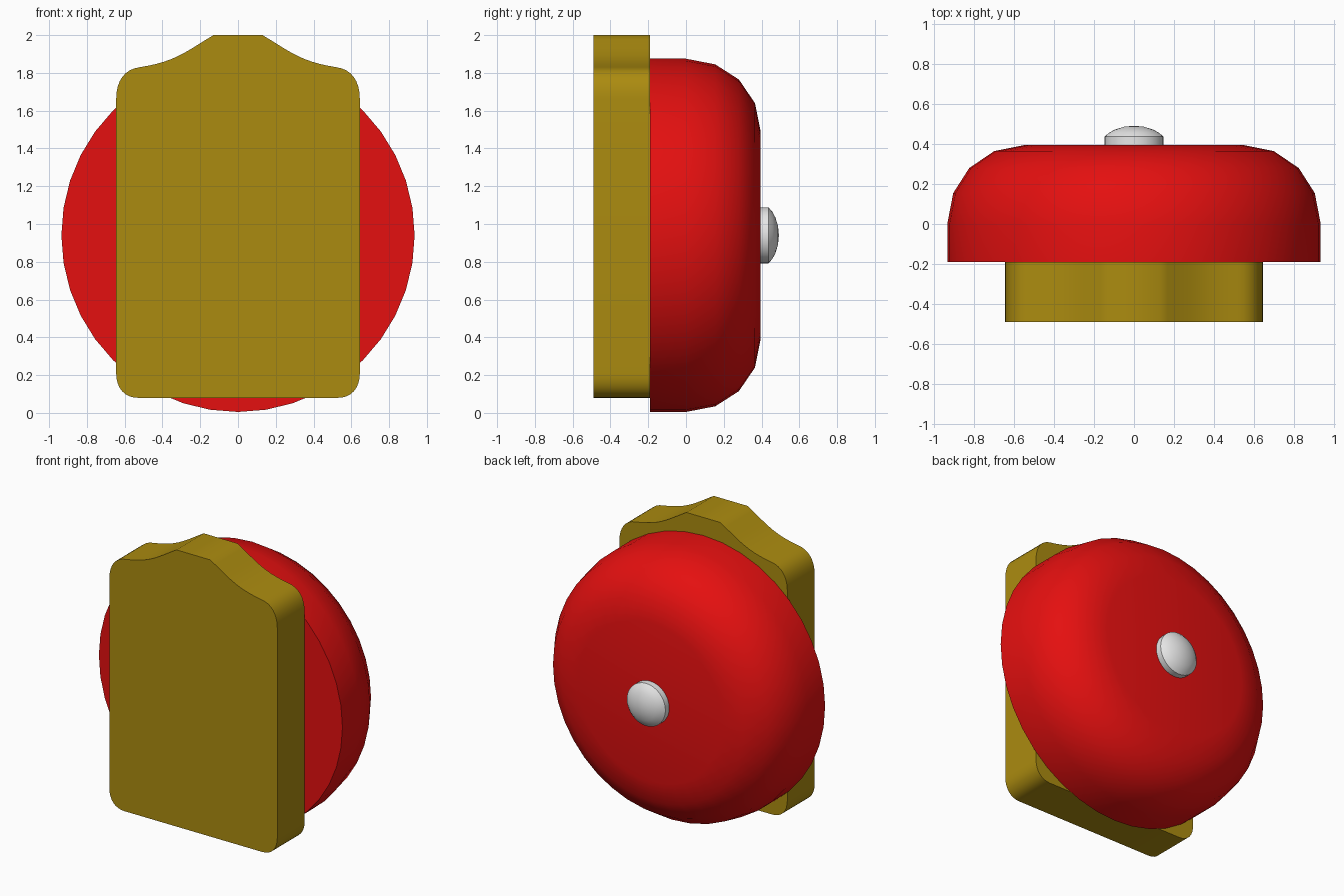
import bpy, bmesh, math
from mathutils import Vector
from mathutils.geometry import interpolate_bezier

if "Cube" in bpy.data.objects:
    bpy.data.objects.remove(bpy.data.objects["Cube"], do_unlink=True)


def material(name, rgb):
    m = bpy.data.materials.new(name)
    m.use_nodes = True
    m.diffuse_color = (*rgb, 1)
    m.node_tree.nodes["Principled BSDF"].inputs["Base Color"].default_value = (*rgb, 1)
    return m


def finish(bm, name, mat):
    bmesh.ops.recalc_face_normals(bm, faces=bm.faces)
    mesh = bpy.data.meshes.new(name)
    bm.to_mesh(mesh)
    bm.free()
    obj = bpy.data.objects.new(name, mesh)
    bpy.context.collection.objects.link(obj)
    mesh.materials.append(mat)
    bpy.ops.object.select_all(action='DESELECT')
    obj.select_set(True)
    bpy.context.view_layer.objects.active = obj
    bpy.ops.object.shade_smooth_by_angle(angle=math.radians(35))
    return obj


def lathe(name, profile, sides, mat):
    """Spin (radius, y) points about the bell's front-to-back axis."""
    bm = bmesh.new()
    verts = [bm.verts.new((r, y, CENTRE_Z)) for r, y in profile]
    edges = [bm.edges.new(pair) for pair in zip(verts, verts[1:])]
    bmesh.ops.spin(bm, geom=verts + edges, cent=(0, 0, CENTRE_Z), axis=(0, 1, 0),
                   angle=math.tau, steps=sides, use_duplicate=False)
    bmesh.ops.remove_doubles(bm, verts=bm.verts, dist=0.0005)
    return finish(bm, name, mat)


def bezier(points, steps):
    return interpolate_bezier(*[Vector((x, 0, z)) for x, z in points], steps)


CENTRE_Z = 0.94
red = material("bell red", (0.78, 0.005, 0.005))
mustard = material("mustard", (0.41, 0.26, 0.005))
silver = material("light grey", (0.8, 0.8, 0.8))

# Gong: closed dish with a rounded shoulder
lathe("gong", [(0, -0.19), (0.935, -0.19), (0.935, 0), (0.905, 0.155), (0.825, 0.28),
               (0.70, 0.365), (0.55, 0.395), (0, 0.395)], 40, red)

# Domed cap in the middle of the gong
lathe("centre_cap", [(0, 0.385), (0.148, 0.385), (0.148, 0.437), (0.125, 0.457),
                     (0.095, 0.473), (0.05, 0.487), (0, 0.492)], 32, silver)

# Housing: mirrored half outline, extruded front to back
half = bezier([(0.53, 0.08), (0.60, 0.08), (0.645, 0.13), (0.645, 0.21)], 9)
half += bezier([(0.645, 1.66), (0.645, 1.76), (0.60, 1.82), (0.52, 1.83)], 9)
half += bezier([(0.52, 1.83), (0.33, 1.86), (0.28, 1.91), (0.13, 2.0)], 12)[1:]
outline = half + [Vector((-p.x, 0, p.z)) for p in reversed(half)]
bm = bmesh.new()
face = bm.faces.new([bm.verts.new((p.x, -0.49, p.z)) for p in outline])
back = bmesh.ops.extrude_face_region(bm, geom=[face], use_keep_orig=True)
bmesh.ops.translate(bm, vec=(0, 0.30, 0),
                    verts=[g for g in back["geom"] if isinstance(g, bmesh.types.BMVert)])
finish(bm, "housing", mustard)
